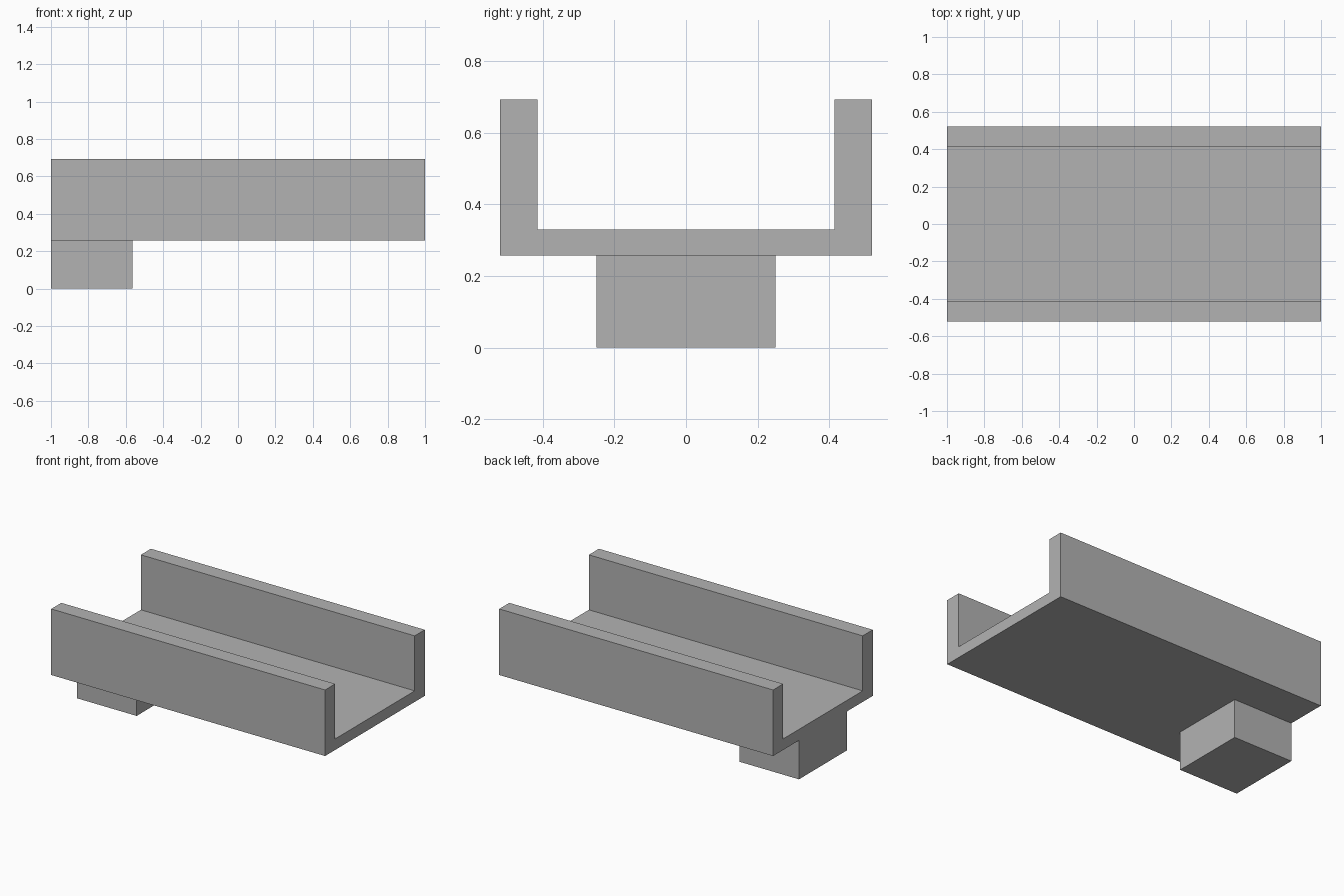
import bpy
import bmesh

cube = bpy.data.objects.get("Cube")
if cube:
    bpy.data.objects.remove(cube, do_unlink=True)

grey = bpy.data.materials.new("plain_grey")
grey.use_nodes = True
grey.diffuse_color = (0.45, 0.45, 0.45, 1)
grey.node_tree.nodes["Principled BSDF"].inputs["Base Color"].default_value = grey.diffuse_color


def extrude_profile(name, profile, x_start, x_end):
    """Sweep a closed (y, z) outline along x into a solid."""
    bm = bmesh.new()
    face = bm.faces.new([bm.verts.new((x_start, y, z)) for y, z in profile])
    swept = bmesh.ops.extrude_face_region(bm, geom=[face], use_keep_orig=True)["geom"]
    verts = [v for v in swept if isinstance(v, bmesh.types.BMVert)]
    bmesh.ops.translate(bm, verts=verts, vec=(x_end - x_start, 0, 0))
    bmesh.ops.recalc_face_normals(bm, faces=bm.faces)
    mesh = bpy.data.meshes.new(name)
    bm.to_mesh(mesh)
    bm.free()
    mesh.materials.append(grey)
    obj = bpy.data.objects.new(name, mesh)
    bpy.context.collection.objects.link(obj)
    return obj


OUTER, INNER, FOOT = 0.52, 0.415, 0.25
BASE, FLOOR, TOP = 0.257, 0.33, 0.693

# U-shaped channel: one half of the outline, mirrored across y
half = [(OUTER, BASE), (OUTER, TOP), (INNER, TOP), (INNER, FLOOR)]
channel = half + [(-y, z) for y, z in reversed(half)]
extrude_profile("channel", channel, -1, 1)

# Block under one end of the channel
foot = [(-FOOT, 0), (FOOT, 0), (FOOT, BASE), (-FOOT, BASE)]
extrude_profile("end_block", foot, -1, -0.565)
